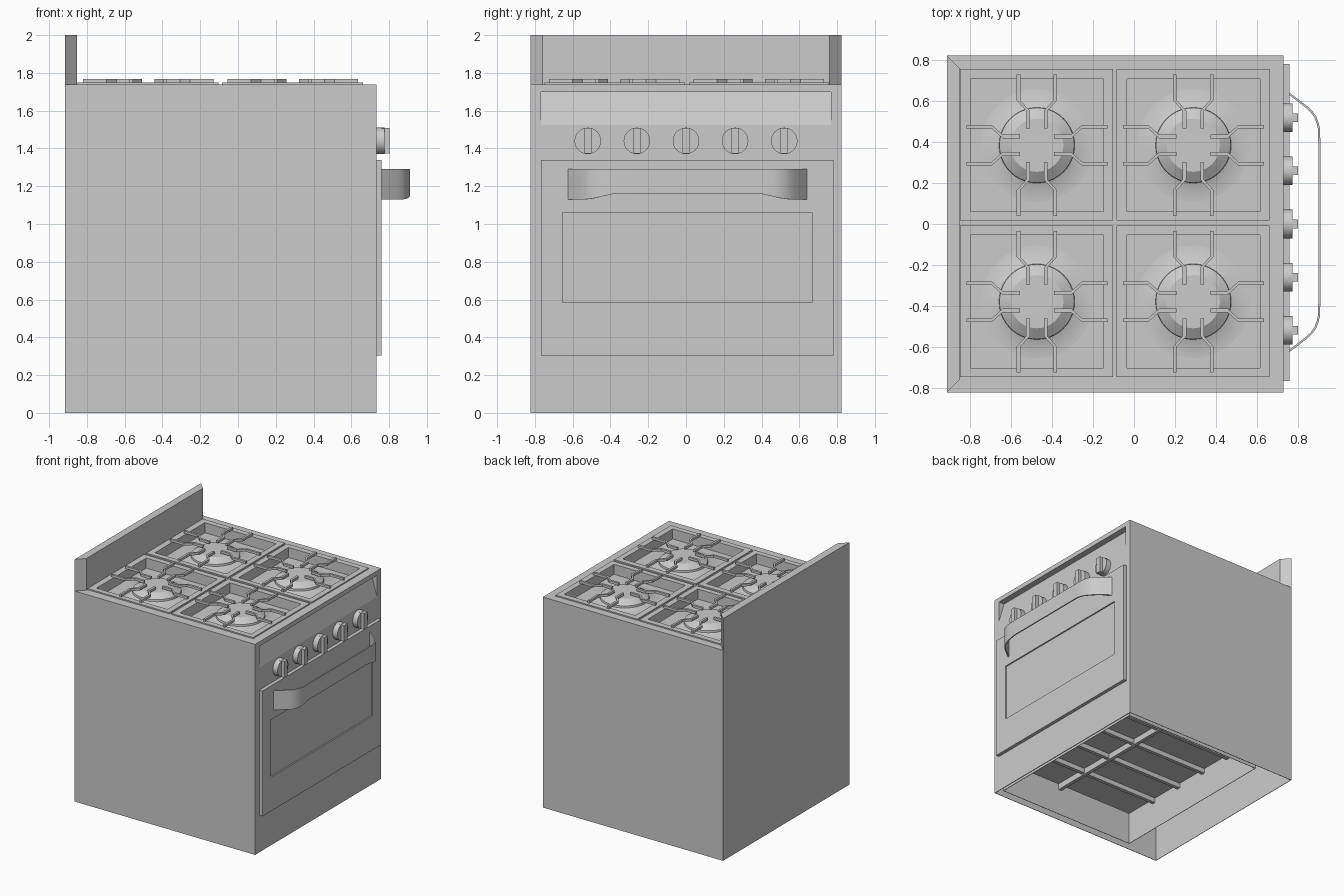
import bpy, bmesh, math
from mathutils import Matrix

if "Cube" in bpy.data.objects:
    bpy.data.objects.remove(bpy.data.objects["Cube"])

PAN_X, PAN_Y = (-0.475, 0.29), (-0.38, 0.385)


def finish(bm, name, smooth=False):
    bmesh.ops.recalc_face_normals(bm, faces=bm.faces)
    me = bpy.data.meshes.new(name)
    bm.to_mesh(me)
    bm.free()
    ob = bpy.data.objects.new(name, me)
    bpy.context.collection.objects.link(ob)
    if smooth:
        bpy.ops.object.select_all(action='DESELECT')
        bpy.context.view_layer.objects.active = ob
        ob.select_set(True)
        bpy.ops.object.shade_smooth_by_angle(angle=math.radians(30))
    return ob


def add_box(bm, x0, x1, y0, y1, z0, z1):
    m = Matrix.Translation(((x0 + x1) / 2, (y0 + y1) / 2, (z0 + z1) / 2))
    bmesh.ops.create_cube(bm, size=1, matrix=m @ Matrix.Diagonal((x1 - x0, y1 - y0, z1 - z0, 1)))


def add_prism(bm, pts, offset):
    n = len(pts)
    a = [bm.verts.new(p) for p in pts]
    b = [bm.verts.new([u + v for u, v in zip(p, offset)]) for p in pts]
    bm.faces.new(a)
    bm.faces.new(b[::-1])
    for i in range(n):
        j = (i + 1) % n
        bm.faces.new((a[i], b[i], b[j], a[j]))


def boxes(name, dims):
    bm = bmesh.new()
    for d in dims:
        add_box(bm, *d)
    return finish(bm, name)


def cut(ob, cutter):
    mod = ob.modifiers.new("cut", 'BOOLEAN')
    mod.operation, mod.solver, mod.object = 'DIFFERENCE', 'EXACT', cutter
    bpy.context.view_layer.objects.active = ob
    bpy.ops.object.modifier_apply(modifier=mod.name)


def lathe(bm, profile, cx, cy, n=40):
    rings = [[bm.verts.new((cx + r * math.cos(2 * math.pi * i / n),
                            cy + r * math.sin(2 * math.pi * i / n), z)) for i in range(n)]
             for r, z in profile]
    for a, b in zip(rings, rings[1:]):
        for i in range(n):
            bm.faces.new((a[i], a[(i + 1) % n], b[(i + 1) % n], b[i]))
    bm.faces.new(rings[-1])


# body: open-bottomed shell with pan wells in the top
body = boxes("body", [(-0.915, 0.732, -0.823, 0.823, 0, 1.738)])
wells = boxes("well_cutter", [(x - 0.325, x + 0.325, y - 0.325, y + 0.325, 1.665, 1.8)
                              for x in PAN_X for y in PAN_Y])
hollow = boxes("hollow_cutter", [(-0.911, 0.728, -0.819, 0.819, -0.1, 1.5)])

# sloped recess under the front lip
bm = bmesh.new()
add_prism(bm, [(0.68, -0.768, 1.70), (0.80, -0.768, 1.70),
               (0.80, -0.768, 1.525), (0.732, -0.768, 1.525)], (0, 1.536, 0))
lip_cut = finish(bm, "lip_cutter")

# cooktop frames around each pan
frames = boxes("cooktop_frames", [(x - 0.375, x + 0.372, y - 0.369, y + 0.372, 1.73, 1.748)
                                  for x in PAN_X for y in PAN_Y])

# inner base tray, open below
tray = boxes("base_tray", [(-0.584, 0.704, -0.754, 0.784, 0, 0.275)])
tray_cut = boxes("tray_cutter", [(-0.58, 0.70, -0.75, 0.78, -0.1, 0.27)])

# door with shallow window
door = boxes("oven_door", [(0.73, 0.761, -0.768, 0.782, 0.305, 1.34)])
window_cut = boxes("window_cutter", [(0.75, 0.8, -0.655, 0.668, 0.585, 1.06)])

for ob, c in ((body, wells), (body, hollow), (body, lip_cut), (frames, wells),
              (tray, tray_cut), (door, window_cut)):
    cut(ob, c)
for c in (wells, hollow, lip_cut, tray_cut, window_cut):
    bpy.data.objects.remove(c)

# splashback with mitred ends
bm = bmesh.new()
add_prism(bm, [(-0.915, -0.823, 1.738), (-0.852, -0.76, 1.738),
               (-0.852, 0.76, 1.738), (-0.915, 0.823, 1.738)], (0, 0, 0.262))
finish(bm, "splashback")

# curved strap handle, wider at the ends
half = [(0.757, 0.63, 1.13), (0.80, 0.598, 1.13), (0.845, 0.563, 1.13), (0.868, 0.541, 1.13),
        (0.886, 0.516, 1.133), (0.898, 0.485, 1.138), (0.905, 0.455, 1.145), (0.906, 0.39, 1.16)]
path = half + [(x, -y, z) for x, y, z in reversed(half)]
bm = bmesh.new()
rings = []
for i, (x, y, z) in enumerate(path):
    p, q = path[max(i - 1, 0)], path[min(i + 1, len(path) - 1)]
    dx, dy = q[0] - p[0], q[1] - p[1]
    nx, ny = [0.005 * t / math.hypot(dx, dy) for t in (-dy, dx)]
    rings.append([bm.verts.new((x + s * nx, y + 0.008 + s * ny, h))
                  for s, h in ((1, z), (1, 1.29), (-1, 1.29), (-1, z))])
for a, b in zip(rings, rings[1:]):
    for i in range(4):
        j = (i + 1) % 4
        bm.faces.new((a[i], a[j], b[j], b[i]))
bm.faces.new(rings[0])
bm.faces.new(rings[-1])
finish(bm, "door_handle", True)

# knobs with grip bars
for i in range(5):
    y = -0.52 + 0.26 * i
    bm = bmesh.new()
    bmesh.ops.create_cone(bm, cap_ends=True, segments=32, radius1=0.07, radius2=0.07, depth=0.05,
                          matrix=Matrix.Translation((0.75, y, 1.44)) @ Matrix.Rotation(math.pi / 2, 4, 'Y'))
    add_box(bm, 0.76, 0.802, y - 0.021, y + 0.021, 1.373, 1.507)
    finish(bm, f"knob_{i + 1}", True)

# burners and grates
ARM = [(0.345, 0.09), (0.22, 0.09), (0.168, 0.043), (0.083, 0.043)]
W = 0.009
for ix, cx in enumerate(PAN_X):
    for iy, cy in enumerate(PAN_Y):
        tag = f"{ix + 1}_{iy + 1}"
        bm = bmesh.new()
        lathe(bm, [(0.29, 1.664), (0.26, 1.666), (0.23, 1.671), (0.205, 1.677), (0.185, 1.684),
                   (0.183, 1.70), (0.13, 1.735)], cx, cy)
        finish(bm, "burner_" + tag, True)
        bm = bmesh.new()
        for s in (1, -1):
            for k in range(4):
                c, sn = round(math.cos(k * math.pi / 2)), round(math.sin(k * math.pi / 2))
                rim = [(x, y + W) for x, y in ARM] + [(x, y - W) for x, y in reversed(ARM)]
                rim = [(x, y * s) for x, y in rim]
                add_prism(bm, [(cx + x * c - y * sn, cy + x * sn + y * c, 1.748) for x, y in rim],
                          (0, 0, 0.02))
        finish(bm, "grate_" + tag)

# ribs under the base
boxes("base_ribs", [(-0.58, 0.70, y - 0.015, y + 0.015, 0.23, 0.272) for y in (-0.45, -0.15, 0.15, 0.45)]
      + [(0.11, 0.14, -0.75, 0.78, 0.22, 0.272)])
